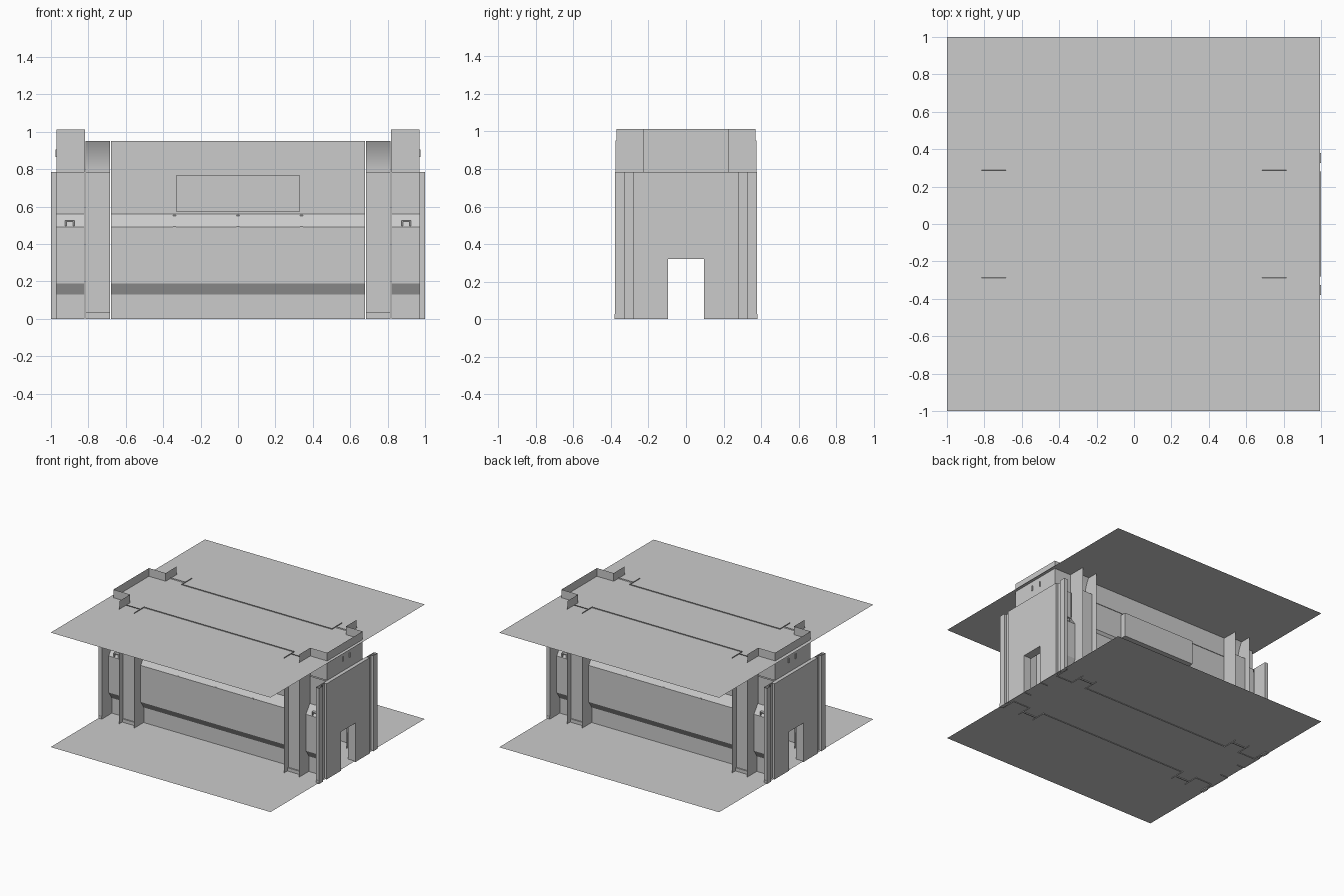
import bpy, bmesh

if "Cube" in bpy.data.objects:
    bpy.data.objects.remove(bpy.data.objects["Cube"])

def finish(name, bm, mx=True, my=True, smooth=False):
    """Turn a bmesh into an object mirrored about the room centre."""
    bmesh.ops.recalc_face_normals(bm, faces=bm.faces)
    me = bpy.data.meshes.new(name)
    bm.to_mesh(me)
    bm.free()
    ob = bpy.data.objects.new(name, me)
    bpy.context.collection.objects.link(ob)
    if mx or my:
        m = ob.modifiers.new("mirror", 'MIRROR')
        m.use_axis = (mx, my, False)
        m.merge_threshold = 0.0005
    if smooth:
        for p in me.polygons:
            p.use_smooth = True
    return ob

def strip(bm, a, b):
    """Join two matching point rows with quads."""
    va = [bm.verts.new(p) for p in a]
    vb = [bm.verts.new(p) for p in b]
    for i in range(len(a) - 1):
        bm.faces.new((va[i], va[i + 1], vb[i + 1], vb[i]))

def plan_sheet(name, path, z0, z1, **k):
    bm = bmesh.new()
    strip(bm, [(x, y, z0) for x, y in path], [(x, y, z1) for x, y in path])
    return finish(name, bm, **k)

def profile_sheet(name, prof, x0, x1, **k):
    bm = bmesh.new()
    strip(bm, [(x0, y, z) for y, z in prof], [(x1, y, z) for y, z in prof])
    return finish(name, bm, **k)

def box(name, x, y, z, **k):
    bm = bmesh.new()
    bmesh.ops.create_cube(bm, size=1)
    for v in bm.verts:
        v.co = [(r[0] + r[1]) / 2 + c * (r[1] - r[0]) for c, r in zip(v.co, (x, y, z))]
    return finish(name, bm, **k)

def plane(name, x0, x1, y0, y1, z, **k):
    return profile_sheet(name, [(y0, z), (y1, z)], x0, x1, **k)

TOP = 0.785

# Large floor and ceiling sheets
plane("floor", -1, 0.995, -1, 1, 0.006, mx=False, my=False)
plane("ceiling", -1, 0.995, -1, 1, 0.945, mx=False, my=False)

# Long side walls and the short bays beyond the pillars
wall = [(0.25, 0.0), (0.25, 0.13), (0.29, 0.19), (0.29, 0.49), (0.24, 0.56), (0.24, TOP)]
profile_sheet("side_wall", wall + [(0.245, TOP), (0.245, 0.952)], 0, 0.68)
profile_sheet("end_bay_wall", wall, 0.82, 0.97)

# Window box set on the upper wall, open toward the room
bm = bmesh.new()
rim = [(0, 0.57), (0.33, 0.57), (0.33, 0.77), (0, 0.77)]
strip(bm, [(x, 0.24, z) for x, z in rim], [(x, 0.29, z) for x, z in rim])
bm.faces.new([bm.verts.new((x, 0.29, z)) for x, z in rim])
finish("window_box", bm)

# Pillars: recessed face, base line, side fins and curved head
plan_sheet("pillar_face", [(0.685, 0.325), (0.815, 0.325)], 0, TOP)
box("pillar_base", (0.685, 0.815), (0.325, 0.335), (0.0, 0.033))
plane("pillar_ledge", 0.685, 0.815, 0.24, 0.325, TOP)
for n, x in (("inner", 0.682), ("outer", 0.817)):
    plan_sheet("pillar_fin_" + n, [(x, 0.24), (x, 0.375)], 0, 0.952)
head = [(0.24 + 0.05 * (i / 8) ** 2, TOP + 0.167 * i / 8) for i in range(9)]
profile_sheet("pillar_curved_head", head, 0.685, 0.815, smooth=True)

# End walls with doorway, grooves and corner posts
plan_sheet("end_wall", [(1, 0.095), (1, 0.28), (0.98, 0.28), (0.98, 0.325), (1, 0.325),
                        (1, 0.377), (0.97, 0.377), (0.97, 0.25)], 0, TOP)
plan_sheet("door_header", [(1, 0), (1, 0.095)], 0.32, TOP)
plan_sheet("door_jamb", [(0.93, 0.095), (1, 0.095)], 0, 0.32)
plane("door_lintel", 0.93, 1, 0, 0.095, 0.32)
plane("end_wall_cap", 0.97, 1, 0, 0.28, TOP)
box("post_foot", (0.972, 1), (0.325, 0.38), (0.0, 0.028))

# Raised end crown with stepped corners
plan_sheet("end_crown", [(0.97, 0), (0.97, 0.23), (0.817, 0.23), (0.817, 0.37)], TOP, 1.012)

# Small brackets, wall clips and hooks
for n, x0, x1, z0, z1 in (("left", .875, .882, .495, .527), ("right", .918, .925, .495, .527),
                          ("top", .875, .925, .52, .527)):
    box("bay_handle_" + n, (x0, x1), (0.27, 0.293), (z0, z1))
for x in (0.0, 0.34):
    for z, y in ((0.49, 0.29), (0.553, 0.245)):
        box("wall_clip", (x - 0.008, x + 0.008), (y - 0.004, y + 0.003), (z - 0.003, z + 0.003))
for y in (-0.03, 0.06):
    box("crown_hook", (0.97, 0.977), (y - 0.004, y + 0.004), (0.865, 0.905), my=False)
